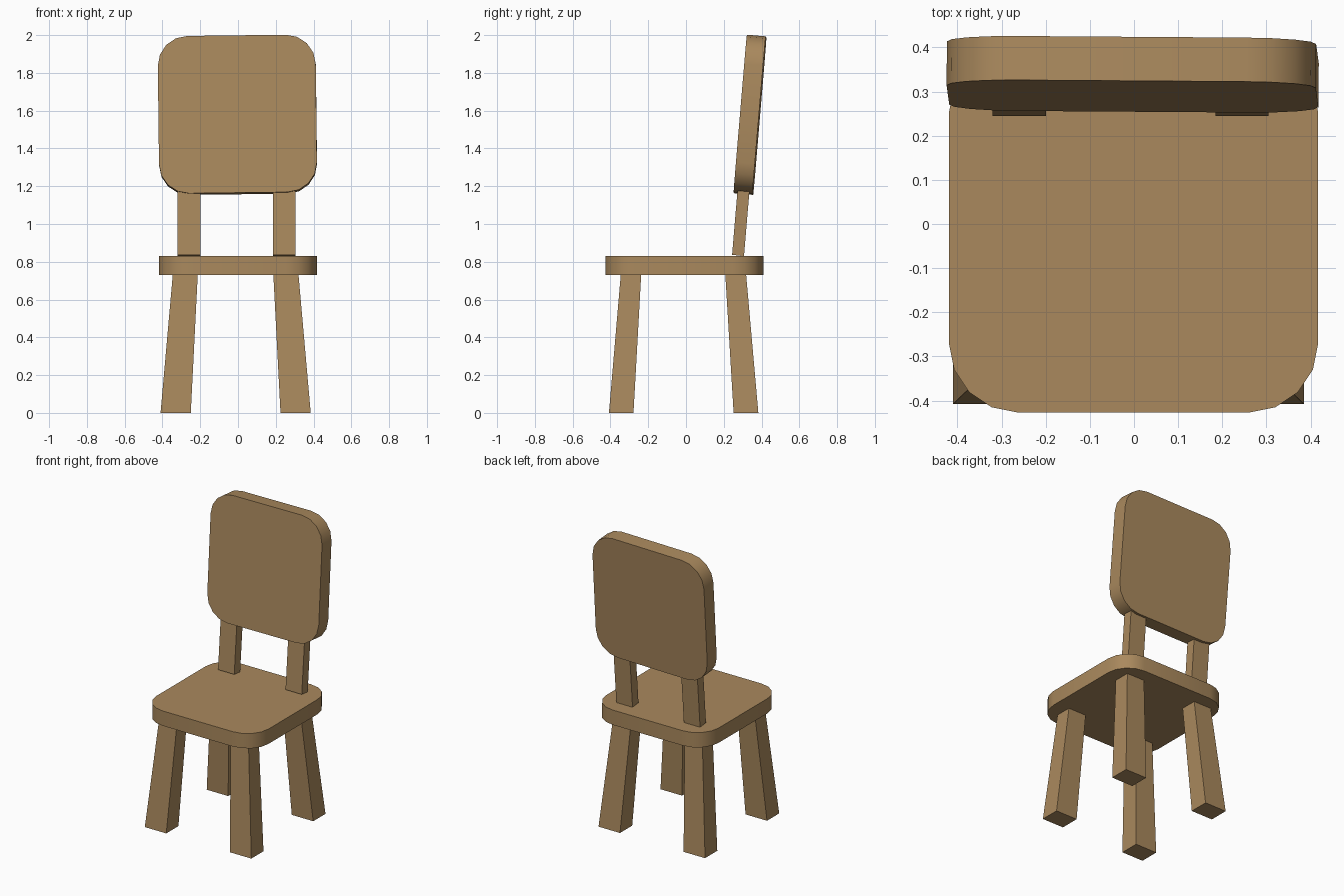
import bpy, bmesh, math

if "Cube" in bpy.data.objects:
    bpy.data.objects.remove(bpy.data.objects["Cube"])

wood = bpy.data.materials.new("warm wood")
wood.diffuse_color = (0.40, 0.25, 0.11, 1)
wood.use_nodes = True
wood.node_tree.nodes["Principled BSDF"].inputs["Base Color"].default_value = wood.diffuse_color


def add_object(name, bm):
    bmesh.ops.recalc_face_normals(bm, faces=bm.faces)
    mesh = bpy.data.meshes.new(name)
    bm.to_mesh(mesh)
    bm.free()
    mesh.materials.append(wood)
    obj = bpy.data.objects.new(name, mesh)
    bpy.context.collection.objects.link(obj)
    return obj


def rounded_plate(name, half, radius, thick, location, rotation=(0, 0, 0), steps=4):
    """Square plate with rounded corners, centred on its origin."""
    bm = bmesh.new()
    c = half - radius
    ring = []
    for k, (sx, sy) in enumerate([(1, 1), (-1, 1), (-1, -1), (1, -1)]):
        for i in range(steps + 1):
            a = math.pi / 2 * (k + i / steps)
            ring.append(bm.verts.new((sx * c + radius * math.cos(a),
                                      sy * c + radius * math.sin(a), -thick / 2)))
    face = bm.faces.new(ring)
    new = bmesh.ops.extrude_face_region(bm, geom=[face], use_keep_orig=True)["geom"]
    bmesh.ops.translate(bm, vec=(0, 0, thick),
                        verts=[v for v in new if isinstance(v, bmesh.types.BMVert)])
    obj = add_object(name, bm)
    obj.location = location
    obj.rotation_euler = [math.radians(r) for r in rotation]
    bpy.ops.object.select_all(action='DESELECT')
    obj.select_set(True)
    bpy.context.view_layer.objects.active = obj
    bpy.ops.object.shade_smooth_by_angle(angle=math.radians(35))
    return obj


def bar(name, bottom, top):
    """Four-sided bar; each end is (x0, x1, y0, y1, z at y0, z at y1)."""
    bm = bmesh.new()
    rings = []
    for x0, x1, y0, y1, za, zb in (bottom, top):
        rings.append([bm.verts.new(p) for p in
                      ((x0, y0, za), (x1, y0, za), (x1, y1, zb), (x0, y1, zb))])
    lo, hi = rings
    bm.faces.new(lo)
    bm.faces.new(hi)
    for i in range(4):
        j = (i + 1) % 4
        bm.faces.new((lo[i], lo[j], hi[j], hi[i]))
    return add_object(name, bm)


# Seat and slightly crooked, leaning backrest
rounded_plate("seat", 0.418, 0.157, 0.10, (-0.001, -0.009, 0.78))
rounded_plate("backrest", 0.418, 0.157, 0.10, (-0.003, 0.339, 1.578), (85.2, -0.7, -0.4))

# Splayed, tapered legs: (bottom span, top span) along x and along y
x_spans = {"left": ((-0.41, -0.25), (-0.345, -0.213)),
           "right": ((0.225, 0.385), (0.187, 0.32))}
y_spans = {"front": ((-0.408, -0.278), (-0.345, -0.237)),
           "back": ((0.252, 0.383), (0.208, 0.318))}
for side, (xb, xt) in x_spans.items():
    for end, (yb, yt) in y_spans.items():
        bar(f"{end}_{side}_leg", (*xb, *yb, 0, 0), (*xt, *yt, 0.735, 0.735))

# Posts joining the seat and the backrest
for side, x0, x1 in (("left", -0.32, -0.199), ("right", 0.184, 0.305)):
    bar(f"{side}_back_post", (x0, x1, 0.244, 0.307, 0.837, 0.83),
        (x0, x1, 0.273, 0.336, 1.182, 1.176))
